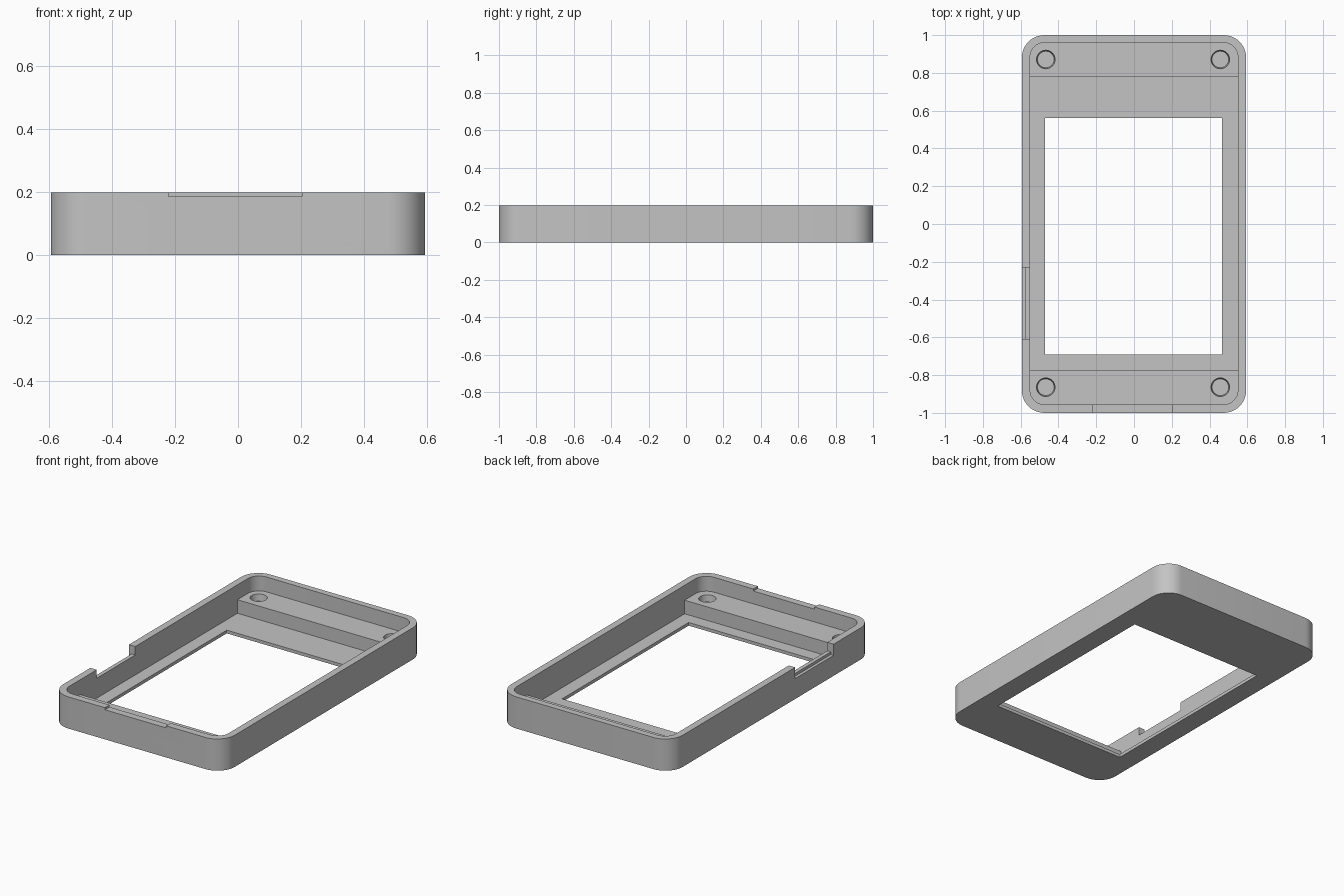
import bpy, bmesh, math

default = bpy.data.objects.get("Cube")
if default:
    bpy.data.objects.remove(default, do_unlink=True)

grey = bpy.data.materials.new("light grey plastic")
grey.use_nodes = True
color = (0.55, 0.55, 0.55, 1)
grey.diffuse_color = color
grey.node_tree.nodes["Principled BSDF"].inputs["Base Color"].default_value = color


def make(name, bm):
    bmesh.ops.recalc_face_normals(bm, faces=bm.faces)
    mesh = bpy.data.meshes.new(name)
    bm.to_mesh(mesh)
    bm.free()
    mesh.materials.append(grey)
    obj = bpy.data.objects.new(name, mesh)
    bpy.context.scene.collection.objects.link(obj)
    return obj


def slab(name, x, y, z, radius=0, steps=12):
    """Upright block over the given x, y and z ranges, corners optionally rounded."""
    bm = bmesh.new()
    points = []
    for i, (sx, sy) in enumerate([(1, 1), (0, 1), (0, 0), (1, 0)]):
        cx = x[sx] - radius * (2 * sx - 1)
        cy = y[sy] - radius * (2 * sy - 1)
        for k in range(steps + 1 if radius else 1):
            a = math.pi / 2 * (i + k / steps)
            points.append((cx + radius * math.cos(a), cy + radius * math.sin(a), z[0]))
    base = bm.faces.new([bm.verts.new(p) for p in points])
    top = bmesh.ops.extrude_face_region(bm, geom=[base])["geom"]
    bmesh.ops.translate(bm, vec=(0, 0, z[1] - z[0]),
                        verts=[v for v in top if isinstance(v, bmesh.types.BMVert)])
    return make(name, bm)


def socket(name, x, y):
    """Slightly tapered blind hole in a mounting block."""
    bm = bmesh.new()
    bmesh.ops.create_cone(bm, cap_ends=True, segments=32, radius1=0.044,
                          radius2=0.052, depth=0.06)
    bmesh.ops.translate(bm, vec=(x, y, BLOCK_TOP - 0.01), verts=bm.verts)
    return make(name, bm)


TOP, FLOOR, BLOCK_TOP, ABOVE = 0.198, 0.02, 0.105, 0.3

# Outer shell
case = slab("case_frame", (-0.594, 0.594), (-1, 1), (0, TOP), 0.12)

# Cavity, screen window, rim notches and mounting sockets
cutters = [
    slab("upper_cavity", (-0.55, 0.55), (-0.955, 0.96), (BLOCK_TOP, ABOVE), 0.075),
    slab("lower_cavity", (-0.55, 0.55), (-0.772, 0.78), (FLOOR, ABOVE)),
    slab("window", (-0.47, 0.465), (-0.69, 0.56), (-0.1, ABOVE)),
    slab("front_notch", (-0.22, 0.203), (-1.1, -0.9), (0.185, ABOVE)),
    slab("side_notch", (-0.7, -0.5), (-0.61, -0.23), (0.145, ABOVE)),
    slab("side_notch_step", (-0.7, -0.575), (-0.61, -0.23), (0.128, ABOVE)),
]
cutters += [socket("mount_socket", x, y) for x in (-0.467, 0.457) for y in (-0.864, 0.871)]

for cutter in cutters:
    mod = case.modifiers.new(cutter.name, "BOOLEAN")
    mod.operation = "DIFFERENCE"
    mod.solver = "EXACT"
    mod.object = cutter

# Bake the cuts and discard the cutters
bpy.context.view_layer.update()
evaluated = case.evaluated_get(bpy.context.evaluated_depsgraph_get())
result = bpy.data.meshes.new_from_object(evaluated)
case.modifiers.clear()
case.data = result
for cutter in cutters:
    bpy.data.objects.remove(cutter, do_unlink=True)

# Smooth the rounded corners, keep edges sharp
bpy.ops.object.select_all(action="DESELECT")
case.select_set(True)
bpy.context.view_layer.objects.active = case
bpy.ops.object.shade_smooth_by_angle(angle=math.radians(30))
